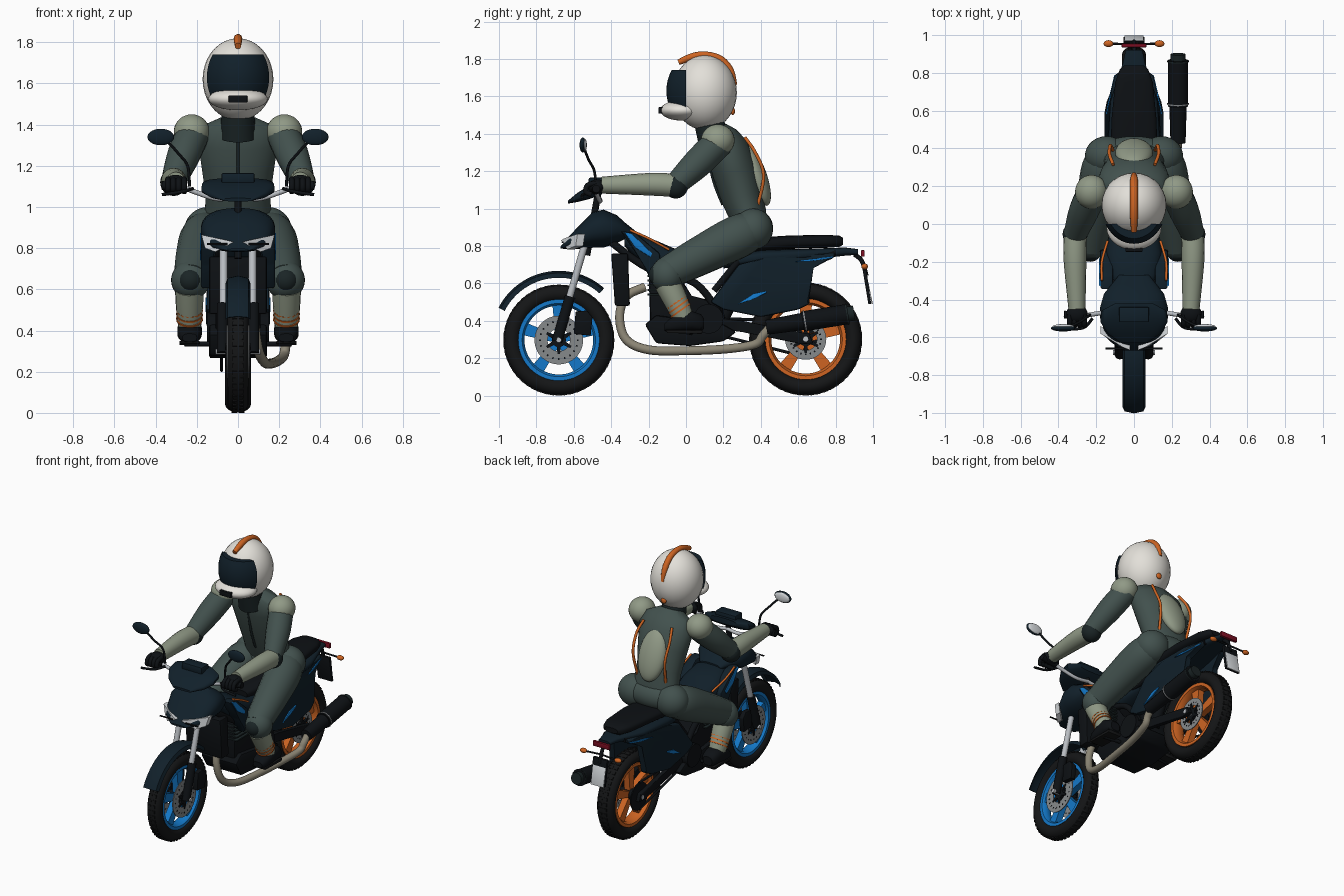
import bpy, bmesh
from math import sin, cos, pi, radians, acos, sqrt
from mathutils import Vector, Matrix

if "Cube" in bpy.data.objects:
    bpy.data.objects.remove(bpy.data.objects["Cube"])

COL = dict(navy="18252e", black="15181b", tyre="1b1c1d", jacket="44524f", pad="20292a", sage="8f9885", white="e2dfd8",
           orange="cc6427", blue="1a78c8", pipe="8a8474", silver="b9bdc2", disc="85888a", red="7a1526", lamp="d5d9dc")
for key, hx in COL.items():
    bpy.data.materials.new(key).diffuse_color = [(int(hx[i:i + 2], 16) / 255) ** 2.2 for i in (0, 2, 4)] + [1]

def build(name, pieces, color, mir=False, loop=False, bev=0):
    """Skin each piece (a list of point rings) and make one object, mirrored over x if asked."""
    bm = bmesh.new()
    for rings in pieces:
        vs = [[bm.verts.new(p) for p in ring] for ring in rings]
        for i in range(0 if loop else 1, len(vs)):
            for k in range(len(vs[0])):
                bm.faces.new((vs[i - 1][k - 1], vs[i - 1][k], vs[i][k], vs[i][k - 1]))
        if not loop:
            bm.faces.new(vs[0]), bm.faces.new(vs[-1])
    if bev:
        bmesh.ops.bevel(bm, geom=bm.edges[:], offset=bev, segments=2, affect='EDGES', profile=0.5)
    bmesh.ops.recalc_face_normals(bm, faces=bm.faces[:])
    me = bpy.data.meshes.new(name)
    bm.to_mesh(me)
    me.materials.append(bpy.data.materials[color])
    ob = bpy.data.objects.new(name, me)
    bpy.context.collection.objects.link(ob)
    if mir:
        ob.modifiers.new("Mirror", 'MIRROR').use_mirror_merge = False
    return ob

def prism(name, pts, a, b, color, mir=False, bev=0.005):
    """Side outline (y, z) extruded along x."""
    return build(name, [[[(t, *p) for p in pts] for t in (a, b)]], color, mir, bev=bev)

def box(name, c, s, color, mir=False):
    y, z, h, k = c[1], c[2], s[1] / 2, s[2] / 2
    prism(name, [(y - h, z - k), (y + h, z - k), (y + h, z + k), (y - h, z + k)], c[0] - s[0] / 2, c[0] + s[0] / 2, color, mir, min(s) * .15)

def ball(name, c, r, color, mir=False, rx=0):
    m = Matrix.Translation(c) @ Matrix.Rotation(radians(rx), 4, 'X') @ Matrix.Diagonal((*r, 1))
    lat = [.03 + (pi - .06) * i / 18 for i in range(19)]
    build(name, [[[m @ Vector((sin(t) * cos(pi * k / 14), sin(t) * sin(pi * k / 14), cos(t))) for k in range(28)] for t in lat]], color, mir)

def tube(name, pts, rad, color, mir=False):
    """Smooth round tube through points, one radius or one per point."""
    q = [Vector((*p, r)) for p, r in zip(pts, rad if isinstance(rad, list) else [rad] * len(pts))]
    out, rings, n = [], [], 6 if len(q) > 2 else 1
    for i in range(len(q) - 1):
        a, b, c, d = q[max(i - 1, 0)], q[i], q[i + 1], q[min(i + 2, len(q) - 1)]
        for t in [k / n for k in range(n)]:
            out.append(b + (c - a) * t / 2 + (a - b * 2.5 + c * 2 - d / 2) * t * t + (b * 1.5 - a / 2 - c * 1.5 + d / 2) * t ** 3)
    out.append(q[-1])
    u = (out[1] - out[0]).to_3d().orthogonal()
    for i, p in enumerate(out):
        t = (out[min(i + 1, len(out) - 1)] - out[max(i - 1, 0)]).to_3d().normalized()
        u = (u - t * u.dot(t)).normalized()
        w = t.cross(u)
        rings.append([p.to_3d() + (u * cos(pi * k / 8) + w * sin(pi * k / 8)) * p[3] for k in range(16)])
    build(name, [rings], color, mir)

def loft(name, secs, color, tilt=90, power=2.0, x=0, mir=False):
    """Skin over oval sections (y, z, half width, half depth)."""
    f = lambda v: abs(v) ** (2 / power) * (1 if v > 0 else -1)
    t, ang = radians(tilt), [pi * (k + .5) / 14 for k in range(28)]
    build(name, [[[(x + w * f(cos(a)), y + d * f(sin(a)) * cos(t), z + d * f(sin(a)) * sin(t)) for a in ang] for y, z, w, d in secs]], color, mir=mir)

def lathe(name, prof, y, z, color, a0=0, a1=360, n=64, mir=False):
    """Turn a closed (x, radius) outline about an axle, fully or over an arc."""
    full = a1 - a0 == 360
    ang = [radians(a0 + (a1 - a0) * k / n) for k in range(n if full else n + 1)]
    build(name, [[[(x, y + r * cos(a), z + r * sin(a)) for x, r in prof] for a in ang]], color, mir, loop=full)

def radial(name, x0, x1, pts, count, y, z, color, mir=False):
    """Repeat a block with outline (radius, sideways) round an axle."""
    ang = [2 * pi * i / count + pi / 2 for i in range(count)]
    build(name, [[[(x, y + r * cos(a) - s * sin(a), z + r * sin(a) + s * cos(a)) for r, s in pts] for x in (x0, x1)] for a in ang], color, mir)

# wheels: tyre, tread, rim, spokes, hub, brake disc
for pre, y, R, w, col, rd in (("front", -.68, .297, .052, "blue", .13), ("rear", .64, .302, .064, "orange", .11)):
    k, both = w * .7, pre == "front"
    lathe(pre + "_tyre", [(w * cos(a), R - .047 + .046 * sin(a)) for a in [pi * i / 8 for i in range(16)]], y, R, "tyre")
    radial(pre + "_tread", .004, w * .5, [(R - .02, -.013), (R, -.011), (R, .009), (R - .02, .011)], 52, y, R, "tyre", True)
    lathe(pre + "_rim", [(-k, .217), (-k, .196), (-k * .5, .184), (k * .5, .184), (k, .196), (k, .217)], y, R, col)
    radial(pre + "_spokes", -.022, .022, [(.03, -.02), (.19, -.034), (.19, .034), (.03, .02)], 5, y, R, col)
    tube(pre + "_hub", [(-.06, y, R), (.06, y, R)], .038, "black")
    tube(pre + "_axle", [(-.11, y, R), (.11, y, R)], .014, "silver")
    lathe(pre + "_disc", [(.05, .06), (.05, rd), (.056, rd), (.056, .06)], y, R, "disc", mir=both)
    radial(pre + "_disc_holes", .049, .057, [(rd - .034, -.004), (rd - .034, .004), (rd - .024, .004), (rd - .024, -.004)], 20, y, R, "black", both)
    radial(pre + "_disc_carrier", .045, .06, [(.02, -.012), (.075, -.007), (.075, .007), (.02, .012)], 6, y, R, "black", both)
lathe("rear_sprocket", [(-.075, .03), (-.075, .095), (-.083, .095), (-.083, .03)], .64, .302, "black", n=36)
for nm, z in (("upper", .095), ("lower", -.095)):
    tube(f"chain_{nm}", [(-.08, .64, .302 + z), (-.08, .16, .37 + z * .45)], .008, "black")

# front end
lathe("front_mudguard", [(-.06, .325), (-.05, .35), (0, .362), (.05, .35), (.06, .325), (.05, .343), (0, .354), (-.05, .343)], -.68, .305, "navy", 48, 153, 30)
tube("fork_leg", [(.075, -.69, .29), (.075, -.62, .53)], .028, "black", True)
tube("fork_tube", [(.07, -.63, .5), (.07, -.52, .88)], .019, "silver", True)
prism("front_caliper", [(-.60, .33), (-.51, .32), (-.50, .42), (-.53, .455), (-.59, .45)], .065, .10, "black", True)
tube("steering_stem", [(0, -.53, .75), (0, -.47, 1.08)], .018, "black")
loft("headlight_cowl", [(-.67, .792, .06, .006), (-.62, .82, .13, .038), (-.56, .853, .16, .068), (-.5, .885, .18, .095), (-.44, .893, .18, .102),
                        (-.37, .89, .16, .075), (-.32, .88, .12, .04), (-.27, .86, .08, .02)], "navy", power=2.4)
lens = [(.02, -.668, .83), (.06, -.652, .84), (.178, -.58, .865), (.16, -.59, .80), (.11, -.635, .782)]
build("headlamp", [[[(x, y + o, z) for x, y, z in lens] for o in (0, .04)]], "lamp", True)
loft("flyscreen", [(-.63, 1.035, .07, .008), (-.58, 1.06, .14, .025), (-.52, 1.085, .178, .035), (-.46, 1.105, .175, .035), (-.42, 1.12, .1, .02)], "navy", power=3)
box("dash_pod", (0, -.48, 1.14), (.16, .08, .05), "navy")
tube("handlebar", [(0, -.46, 1.05), (.10, -.46, 1.04), (.2, -.475, 1.07), (.27, -.485, 1.095), (.36, -.48, 1.105)], .012, "silver", True)
tube("grip", [(.25, -.485, 1.095), (.37, -.48, 1.105)], .021, "black", True)
tube("lever", [(.22, -.5, 1.09), (.27, -.55, 1.075), (.37, -.555, 1.06)], .008, "black", True)
tube("mirror_stem", [(.235, -.48, 1.1), (.245, -.49, 1.2), (.29, -.52, 1.26), (.335, -.54, 1.31), (.37, -.55, 1.335)], .007, "black", True)
ball("mirror_shell", (.375, -.552, 1.34), (.065, .017, .04), "navy", True)
ball("mirror_glass", (.375, -.542, 1.34), (.057, .012, .034), "lamp", True)
tube("front_signal", [(.05, -.66, .82), (.15, -.66, .82)], .005, "black", True)

# tank, shrouds, radiator, engine, frame
loft("fuel_tank", [(-.33, .83, .08, .03), (-.27, .80, .13, .07), (-.15, .735, .15, .09), (0, .70, .12, .06), (.15, .72, .09, .03)], "navy", power=2.6)
prism("shroud", [(-.35, .88), (-.27, .87), (-.14, .76), (-.13, .66), (-.18, .6), (-.24, .72)], .11, .18, "navy", True, .012)
prism("shroud_blue_edge", [(-.33, .875), (-.29, .865), (-.18, .76), (-.19, .74), (-.27, .79)], .165, .185, "blue", True, .003)
tube("shroud_orange_line", [(.17, -.30, .885), (.17, -.2, .84), (.14, -.09, .78)], .007, "orange", True)
prism("radiator", [(-.40, .76), (-.31, .76), (-.30, .48), (-.38, .48)], -.14, .14, "black", bev=.01)
prism("engine_block", [(-.2, .66), (-.04, .66), (.02, .52), (.19, .5), (.22, .36), (.02, .3), (-.19, .36)], -.11, .11, "black", bev=.015)
for i in range(5):
    box(f"cylinder_fin_{i}", (0, -.12, .54 + i * .025), (.27, .17, .01), "pad")
tube("engine_cover", [(.1, .12, .41), (.15, .12, .41)], .08, "black", True)
prism("belly_pan", [(-.22, .38), (-.16, .43), (.2, .38), (.27, .34), (.2, .29), (.02, .265), (-.16, .28)], -.14, .14, "black", bev=.012)
tube("frame_spar", [(.08, -.4, .82), (.11, -.2, .68), (.11, .05, .6), (.11, .19, .42)], .02, "black", True)
tube("seat_rail", [(.09, 0, .71), (.09, .3, .73), (.07, .8, .76)], .016, "black", True)
tube("seat_strut", [(.1, .15, .56), (.1, .28, .72)], .018, "black", True)
tube("rear_shock", [(0, .2, .42), (0, .33, .68)], .035, "black")
prism("swingarm", [(.14, .42), (.3, .4), (.66, .33), (.68, .28), (.62, .275), (.3, .34), (.14, .36)], .078, .108, "black", True)
tube("footpeg", [(.1, .03, .335), (.26, .01, .335)], .012, "black", True)

# exhaust
tube("exhaust_pipe", [(.04, -.22, .58), (.06, -.32, .53), (.08, -.355, .42), (.1, -.32, .30), (.13, -.2, .245), (.16, 0, .24), (.19, .22, .25),
                      (.22, .37, .275), (.23, .41, .32), (.233, .45, .365)], .024, "pipe")
for nm, t0, t1, r, col in (("front", 0, .5, [.04, .047], "black"), ("can", .42, .95, .054, "black"), ("tip", .9, 1.02, .04, "pad"),
                           ("front_band", .44, .455, .057, "disc"), ("rear_band", .93, .945, .057, "pad")):
    tube("muffler_" + nm, [(.233, .43 + .46 * t, .365 + .075 * t) for t in (t0, t1)], r, col)

# seat and tail
loft("seat", [(0, .77, .07, .025), (.1, .775, .1, .04), (.3, .80, .125, .04), (.55, .82, .12, .036), (.75, .825, .1, .035), (.82, .825, .075, .03),
              (.84, .825, .05, .018)], "black", power=3)
loft("tail_core", [(.2, .71, .1, .03), (.4, .74, .14, .04), (.65, .755, .125, .03), (.85, .77, .06, .022), (.92, .768, .045, .015)], "navy", power=3)
fair = [(.13, .5), (.28, .7), (.42, .735), (.7, .755), (.8, .765), (.79, .735), (.67, .69), (.66, .49), (.6, .46), (.4, .42), (.2, .46)]
for ob in (prism("tail_fairing", fair, .115, .155, "navy", True, .012),
           prism("fairing_flash", [(.28, .49), (.36, .545), (.43, .56), (.43, .55), (.37, .52)], .15, .158, "blue", True, .001),
           prism("tail_stripe", [(.58, .715), (.62, .725), (.79, .745), (.78, .735), (.66, .718)], .15, .157, "blue", True, .001)):
    for v in ob.data.vertices:  # lean side panels in towards tail and seat
        v.co.x -= max(0, v.co.y - .6) * .22 + max(0, v.co.z - .6) * .08
box("tail_light", (0, .945, .76), (.13, .02, .035), "red")
tube("plate_bracket", [(0, .90, .755), (0, .94, .72), (0, .965, .64)], .012, "black")
prism("plate_holder", [(.945, .67), (.965, .67), (.99, .49), (.975, .49)], -.055, .055, "black", bev=.002)
prism("number_plate", [(.966, .62), (.972, .62), (.999, .49), (.992, .49)], -.05, .05, "lamp", bev=.001)
tube("rear_signal_stalk", [(0, .95, .695), (.12, .955, .69)], .006, "black", True)
ball("rear_signal", (.135, .955, .69), (.026, .018, .016), "orange", True)

# rider head
ball("helmet", (0, .10, 1.62), (.172, .172, .2), "white")
rows = []
for z in [1.54 + .2 * i / 8 for i in range(9)]:
    k = sqrt(1 - ((z - 1.63) / .215) ** 2)
    rows.append([(.172 * k * sin(a), .095 - .2 * k * cos(a), z) for a in [acos(.475 / k) * (i / 8 - 1) for i in range(17)]])
build("visor", [rows], "navy")
ball("chin_bar", (0, -.02, 1.525), (.145, .118, .055), "white")
box("chin_vent", (0, -.135, 1.525), (.09, .025, .035), "black")
tube("helmet_crest", [(0, -.04, 1.782), (0, .03, 1.81), (0, .10, 1.82), (0, .18, 1.80), (0, .235, 1.74), (0, .262, 1.66)], [.015, .02, .02, .02, .02, .012], "orange")
ball("helmet_rear_tab", (0, .25, 1.52), (.02, .012, .02), "orange")
tube("neck", [(0, .16, 1.34), (0, .11, 1.5)], [.09, .075], "pad")

# rider body
loft("torso", [(.35, .90, .17, .09), (.335, .96, .162, .10), (.30, 1.06, .158, .112), (.262, 1.2, .178, .122), (.22, 1.32, .195, .115),
               (.185, 1.39, .17, .09), (.16, 1.43, .08, .06)], "jacket", 22)
tube("jacket_zip", [(0, .104, 1.35), (0, .147, 1.15), (0, .197, 1.02)], .008, "pad")
ball("back_pad", (0, .375, 1.18), (.1, .055, .175), "sage", rx=20)
tube("back_piping", [(.11, .315, 1.38), (.13, .37, 1.3), (.125, .415, 1.18), (.11, .385, 1.02)], .009, "orange", True)
ball("hips", (0, .355, .90), (.22, .11, .10), "jacket")

# rider limbs
ball("shoulder_pad", (.225, .17, 1.365), (.087, .09, .085), "sage", True)
tube("upper_arm", [(.215, .18, 1.36), (.265, .07, 1.25), (.31, -.05, 1.135)], [.08, .08, .062], "jacket", True)
ball("elbow", (.312, -.055, 1.12), (.066, .066, .066), "pad", True)
tube("forearm", [(.312, -.07, 1.125), (.312, -.2, 1.13), (.302, -.45, 1.125)], [.062, .06, .045], "sage", True)
ball("glove", (.302, -.475, 1.118), (.056, .05, .038), "black", True)
for i in range(4):
    x = .262 + i * .026
    tube(f"finger_{i}", [(x, -.48, 1.135), (x, -.525, 1.125), (x, -.535, 1.09), (x, -.505, 1.075)], .014, "black", True)
tube("thigh", [(.12, .41, .90), (.16, .30, .86), (.2, .08, .75), (.228, -.12, .645)], [.07, .115, .105, .085], "jacket", True)
ball("hip_joint", (.145, .36, .89), (.115, .105, .11), "jacket", True)
ball("knee", (.23, -.1, .645), (.095, .09, .095), "jacket", True)
ball("knee_pad", (.232, -.14, .645), (.062, .06, .062), "pad", True)
tube("shin", [(.236, -.1, .6), (.236, -.06, .52), (.235, -.01, .41)], [.07, .066, .055], "sage", True)
for i in range(3):
    y, z = -.027 - i * .01, .452 + i * .022
    tube(f"shin_band_{i}", [(.2355, y, z), (.2355, y - .005, z + .007)], .065, "orange", True)
loft("boot", [(-.115, .365, .035, .02), (-.09, .375, .052, .035), (-.03, .39, .06, .048), (.03, .40, .06, .052), (.08, .39, .05, .045),
              (.095, .385, .035, .03)], "black", x=.235, mir=True, power=2.6)
prism("boot_sole", [(-.11, .35), (.09, .35), (.085, .33), (-.10, .335)], .185, .285, "tyre", True, .004)

bpy.ops.object.select_all(action='SELECT')
bpy.context.view_layer.objects.active = bpy.context.selected_objects[0]
bpy.ops.object.shade_smooth_by_angle(angle=radians(35))

for m in bpy.data.materials:
    if m.users and not m.is_grease_pencil:
        m.use_nodes = True
        m.node_tree.nodes["Principled BSDF"].inputs["Base Color"].default_value = m.diffuse_color
